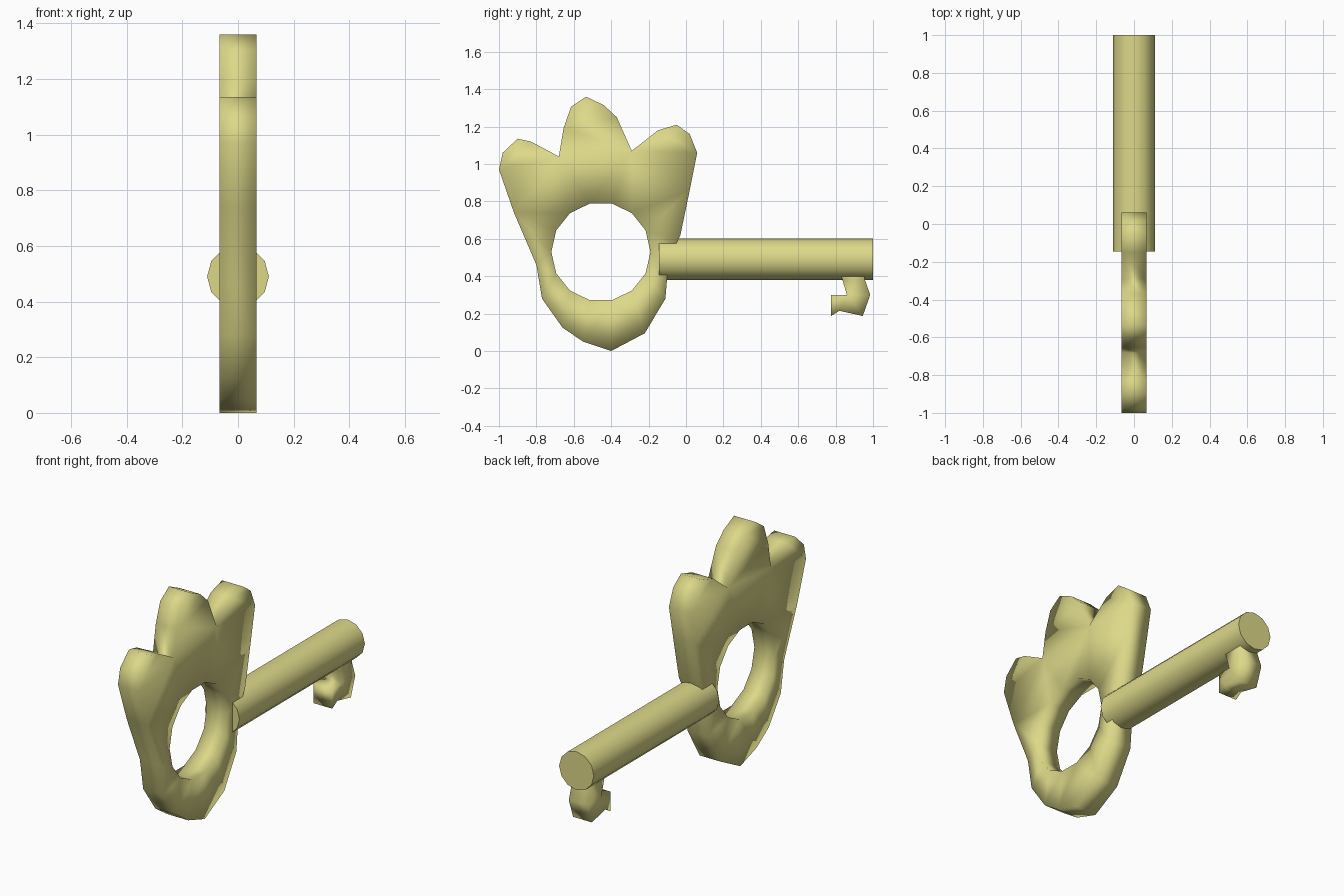
import bpy, bmesh, math

if "Cube" in bpy.data.objects:
    bpy.data.objects.remove(bpy.data.objects["Cube"])

gold = bpy.data.materials.new("pale_gold")
gold.diffuse_color = (0.72, 0.69, 0.25, 1)
gold.use_nodes = True
gold.node_tree.nodes["Principled BSDF"].inputs["Base Color"].default_value = gold.diffuse_color


def finish(bm, name, angle=None):
    bmesh.ops.recalc_face_normals(bm, faces=bm.faces)
    mesh = bpy.data.meshes.new(name)
    bm.to_mesh(mesh)
    bm.free()
    mesh.materials.append(gold)
    ob = bpy.data.objects.new(name, mesh)
    bpy.context.collection.objects.link(ob)
    bpy.ops.object.select_all(action='DESELECT')
    ob.select_set(True)
    bpy.context.view_layer.objects.active = ob
    if angle is None:
        bpy.ops.object.shade_smooth()
    else:
        bpy.ops.object.shade_smooth_by_angle(angle=math.radians(angle))
    return ob


def plate(name, loops, half):
    """Fill the (y, z) loops (outline, then holes) and thicken them along x."""
    bm = bmesh.new()
    edges = []
    for pts in loops:
        vs = [bm.verts.new((-half, y, z)) for y, z in pts]
        edges += [bm.edges.new((vs[i - 1], vs[i])) for i in range(len(vs))]
    bmesh.ops.triangle_fill(bm, use_beauty=True, edges=edges)
    ret = bmesh.ops.extrude_face_region(bm, geom=bm.faces[:])
    moved = [v for v in ret["geom"] if isinstance(v, bmesh.types.BMVert)]
    bmesh.ops.translate(bm, vec=(2 * half, 0, 0), verts=moved)
    return finish(bm, name)


# Three-lobed ring head
outline = [(-1, .97), (-.98, 1.06), (-.90, 1.135), (-.83, 1.12), (-.68, 1.04),
           (-.655, 1.19), (-.615, 1.305), (-.535, 1.36), (-.44, 1.315),
           (-.37, 1.25), (-.29, 1.07), (-.15, 1.18), (-.05, 1.21),
           (.02, 1.16), (.06, 1.06), (.02, .86), (-.03, .62), (-.05, .58),
           (-.10, .40), (-.11, .28), (-.22, .095), (-.40, 0), (-.55, .05),
           (-.66, .125), (-.77, .28), (-.80, .46), (-.92, .74)]
hole = [(-.455 + .265 * math.cos(2 * math.pi * i / 14),
         .53 + .265 * math.sin(2 * math.pi * i / 14)) for i in range(14)]
plate("key_head", [outline, hole], 0.067)

# Round shaft along y
bm = bmesh.new()
bmesh.ops.create_cone(bm, cap_ends=True, segments=12, radius1=0.111,
                      radius2=0.111, depth=1.145)
for v in bm.verts:
    x, y, z = v.co
    v.co = (x, z + 0.4275, y + 0.49)
finish(bm, "key_shaft", 50)

# Hooked tooth under the far end
tooth = [(.82, .44), (.835, .385), (.86, .30), (.775, .30), (.775, .187),
         (.82, .215), (.945, .187), (.985, .30), (.955, .385), (.955, .44)]
plate("key_tooth", [tooth], 0.06)
